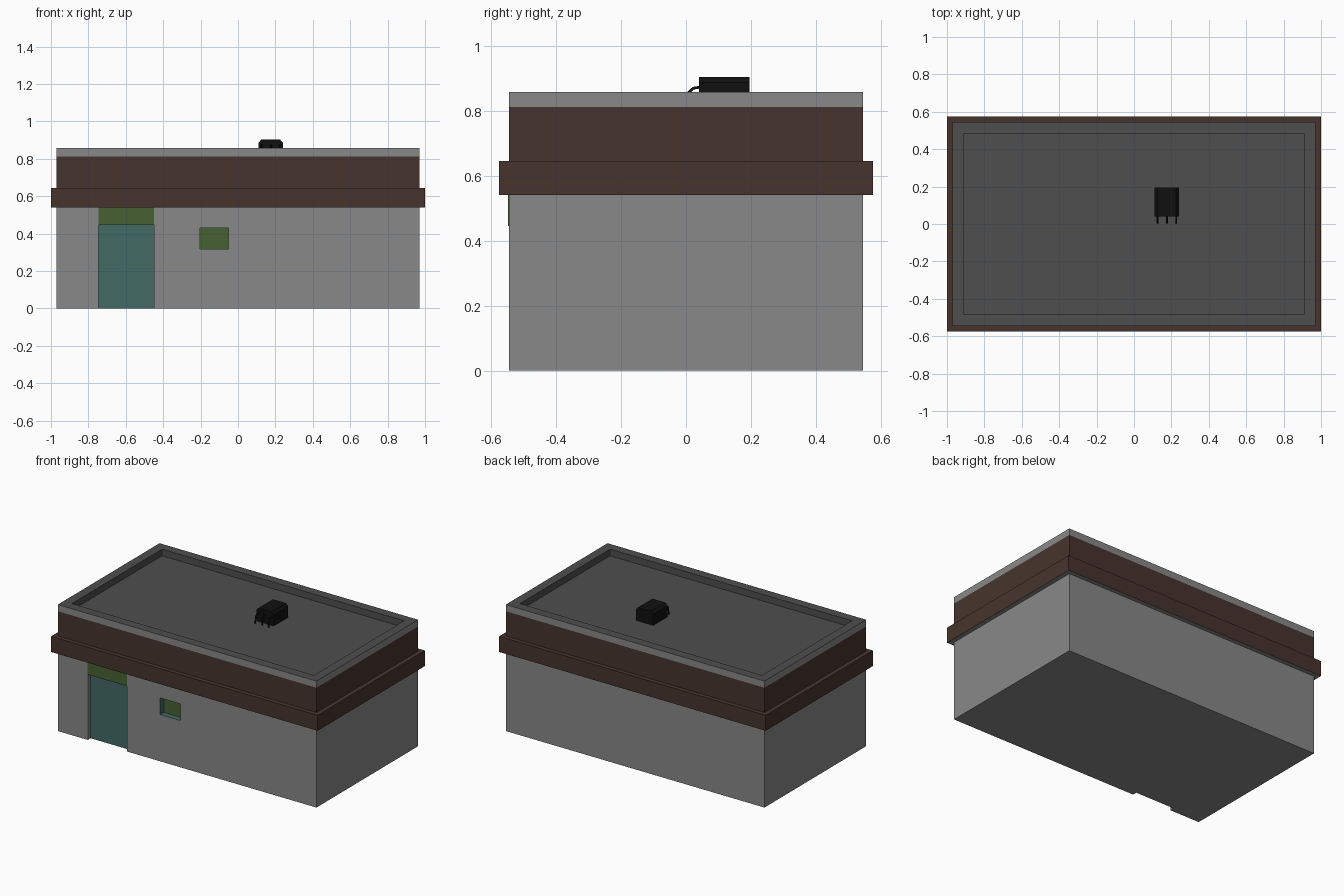
import bpy, bmesh

if "Cube" in bpy.data.objects:
    bpy.data.objects.remove(bpy.data.objects["Cube"], do_unlink=True)


def make_material(name, rgb):
    linear = [((c / 255 + 0.055) / 1.055) ** 2.4 for c in rgb] + [1]
    m = bpy.data.materials.new(name)
    m.use_nodes = True
    m.diffuse_color = linear
    m.node_tree.nodes["Principled BSDF"].inputs["Base Color"].default_value = linear
    return m


WALL, ROOF, BROWN, TEAL, GREEN, BLACK = range(6)
MATERIALS = [
    make_material("wall grey", (136, 136, 136)),
    make_material("roof dark grey", (78, 78, 78)),
    make_material("trim brown", (71, 52, 45)),
    make_material("door teal", (66, 106, 101)),
    make_material("glass green", (70, 97, 52)),
    make_material("unit black", (16, 16, 16)),
]


def finish(name, bm):
    bmesh.ops.recalc_face_normals(bm, faces=bm.faces)
    mesh = bpy.data.meshes.new(name)
    bm.to_mesh(mesh)
    bm.free()
    for m in MATERIALS:
        mesh.materials.append(m)
    obj = bpy.data.objects.new(name, mesh)
    bpy.context.collection.objects.link(obj)
    return obj


def box(name, low, high, mat, back_mat=None):
    """Box between two corners; its +y face may have its own colour."""
    bm = bmesh.new()
    bmesh.ops.create_cube(bm, size=1)
    for v in bm.verts:
        v.co = [high[i] if v.co[i] > 0 else low[i] for i in range(3)]
    bm.normal_update()
    for f in bm.faces:
        f.material_index = back_mat if back_mat is not None and f.normal.y > 0.5 else mat
    return finish(name, bm)


# Building shell: stacked rectangles (overhang from wall, height, colour of face below)
HALF_X, HALF_Y = 0.97, 0.545
LEVELS = [
    (0, 0, WALL), (0, 0.54, WALL),
    (0.03, 0.54, WALL), (0.03, 0.645, BROWN), (0, 0.645, BROWN),
    (0, 0.812, BROWN), (0, 0.857, WALL),
    (-0.062, 0.857, ROOF), (-0.062, 0.812, ROOF),
]
bm = bmesh.new()
previous = None
for out, z, mat in LEVELS:
    x, y = HALF_X + out, HALF_Y + out
    ring = [bm.verts.new(p) for p in ((-x, -y, z), (x, -y, z), (x, y, z), (-x, y, z))]
    if previous:
        for i in range(4):
            j = (i + 1) % 4
            face = bm.faces.new((previous[i], previous[j], ring[j], ring[i]))
            face.material_index = mat
    else:
        bm.faces.new(ring[::-1]).material_index = WALL
    previous = ring
bm.faces.new(previous).material_index = ROOF
building = finish("building_shell", bm)

# Recessed door and window, cut from the front wall
FRONT = -HALF_Y
cutters = [
    box("door_recess", (-0.745, FRONT - 0.1, -0.1), (-0.45, FRONT + 0.03, 0.445), WALL, TEAL),
    box("window_recess", (-0.203, FRONT - 0.1, 0.317), (-0.05, FRONT + 0.04, 0.43), TEAL, GREEN),
]
bpy.context.view_layer.objects.active = building
for cutter in cutters:
    cutter.hide_render = True
    cut = building.modifiers.new(cutter.name, "BOOLEAN")
    cut.operation = "DIFFERENCE"
    cut.solver = "EXACT"
    cut.object = cutter
    bpy.ops.object.modifier_apply(modifier=cut.name)
    bpy.data.objects.remove(cutter, do_unlink=True)

# Pane above the door
box("door_transom", (-0.745, FRONT - 0.003, 0.445), (-0.45, FRONT + 0.003, 0.54), GREEN)

# Rooftop unit with chamfered upper long edges
FLOOR = 0.812
bm = bmesh.new()
profile = [(0.11, FLOOR), (0.24, FLOOR), (0.24, 0.887), (0.224, 0.904),
           (0.126, 0.904), (0.11, 0.887)]
end = bm.faces.new([bm.verts.new((x, 0.04, z)) for x, z in profile])
grown = bmesh.ops.extrude_face_region(bm, geom=[end])["geom"]
bmesh.ops.translate(bm, vec=(0, 0.155, 0),
                    verts=[g for g in grown if isinstance(g, bmesh.types.BMVert)])
if end.is_valid and len(bm.faces) < 8:
    bm.faces.new([v for v in end.verts])
for f in bm.faces:
    f.material_index = BLACK
finish("roof_unit", bm)

# Three pipes bending from the unit down to the roof
for i, x in enumerate((0.126, 0.176, 0.226)):
    curve = bpy.data.curves.new("roof_pipe", "CURVE")
    curve.dimensions = "3D"
    curve.bevel_depth = 0.005
    curve.bevel_resolution = 1
    curve.use_fill_caps = True
    path = [(0.05, 0.874), (0.022, 0.869), (0.009, 0.857), (0.006, FLOOR)]
    spline = curve.splines.new("POLY")
    spline.points.add(len(path) - 1)
    for point, (y, z) in zip(spline.points, path):
        point.co = (x, y, z, 1)
    curve.materials.append(MATERIALS[BLACK])
    pipe = bpy.data.objects.new(f"roof_pipe_{i + 1}", curve)
    bpy.context.collection.objects.link(pipe)
